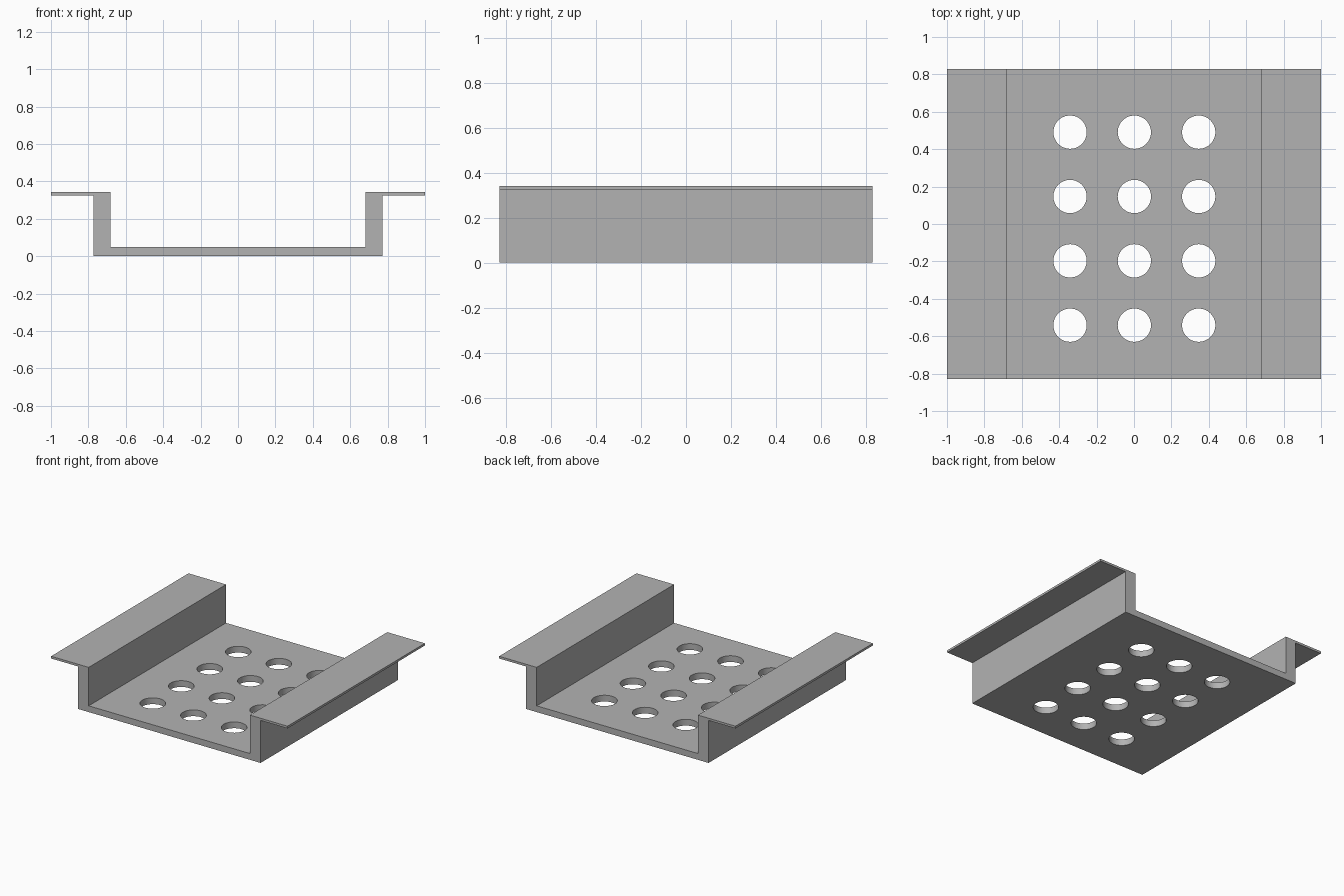
import bpy
import bmesh

if "Cube" in bpy.data.objects:
    bpy.data.objects.remove(bpy.data.objects["Cube"])

HALF_DEPTH = 0.83
HOLE_RADIUS = 0.089
HOLE_PITCH = 0.344
HOLE_CENTRE = (0.002, -0.025)

grey = bpy.data.materials.new("plain_grey")
grey.use_nodes = True
colour = (0.45, 0.45, 0.45, 1)
grey.diffuse_color = colour
grey.node_tree.nodes["Principled BSDF"].inputs["Base Color"].default_value = colour


def make_object(name, bm):
    bmesh.ops.recalc_face_normals(bm, faces=bm.faces)
    mesh = bpy.data.meshes.new(name)
    bm.to_mesh(mesh)
    bm.free()
    mesh.materials.append(grey)
    obj = bpy.data.objects.new(name, mesh)
    bpy.context.collection.objects.link(obj)
    return obj


# Channel tray: mirrored half profile, from the underside out to the flange and back in
half = [(0.772, 0), (0.772, 0.325), (1, 0.325), (1, 0.342), (0.682, 0.342), (0.682, 0.048)]
profile = half + [(-x, z) for x, z in reversed(half)]
bm = bmesh.new()
section = bm.faces.new([bm.verts.new((x, -HALF_DEPTH, z)) for x, z in profile])
sweep = bmesh.ops.extrude_face_region(bm, geom=[section], use_keep_orig=True)
back = [v for v in sweep["geom"] if isinstance(v, bmesh.types.BMVert)]
bmesh.ops.translate(bm, verts=back, vec=(0, 2 * HALF_DEPTH, 0))
tray = make_object("channel_tray", bm)

# Grid of round cutters for the floor holes
bm = bmesh.new()
for col in range(3):
    for row in range(4):
        ring = bmesh.ops.create_cone(bm, cap_ends=True, segments=48, depth=0.2,
                                     radius1=HOLE_RADIUS, radius2=HOLE_RADIUS)
        bmesh.ops.translate(bm, verts=ring["verts"],
                            vec=(HOLE_CENTRE[0] + (col - 1) * HOLE_PITCH,
                                 HOLE_CENTRE[1] + (row - 1.5) * HOLE_PITCH, 0.03))
cutter = make_object("hole_cutter", bm)
cutter.hide_render = True

# Punch the holes, then discard the cutter
cut = tray.modifiers.new("floor_holes", "BOOLEAN")
cut.operation = "DIFFERENCE"
cut.solver = "EXACT"
cut.object = cutter
bpy.ops.object.select_all(action="DESELECT")
tray.select_set(True)
bpy.context.view_layer.objects.active = tray
bpy.ops.object.modifier_apply(modifier=cut.name)
bpy.data.objects.remove(cutter)

# Smooth hole walls, sharp folds
bpy.ops.object.shade_smooth_by_angle(angle=0.5)
